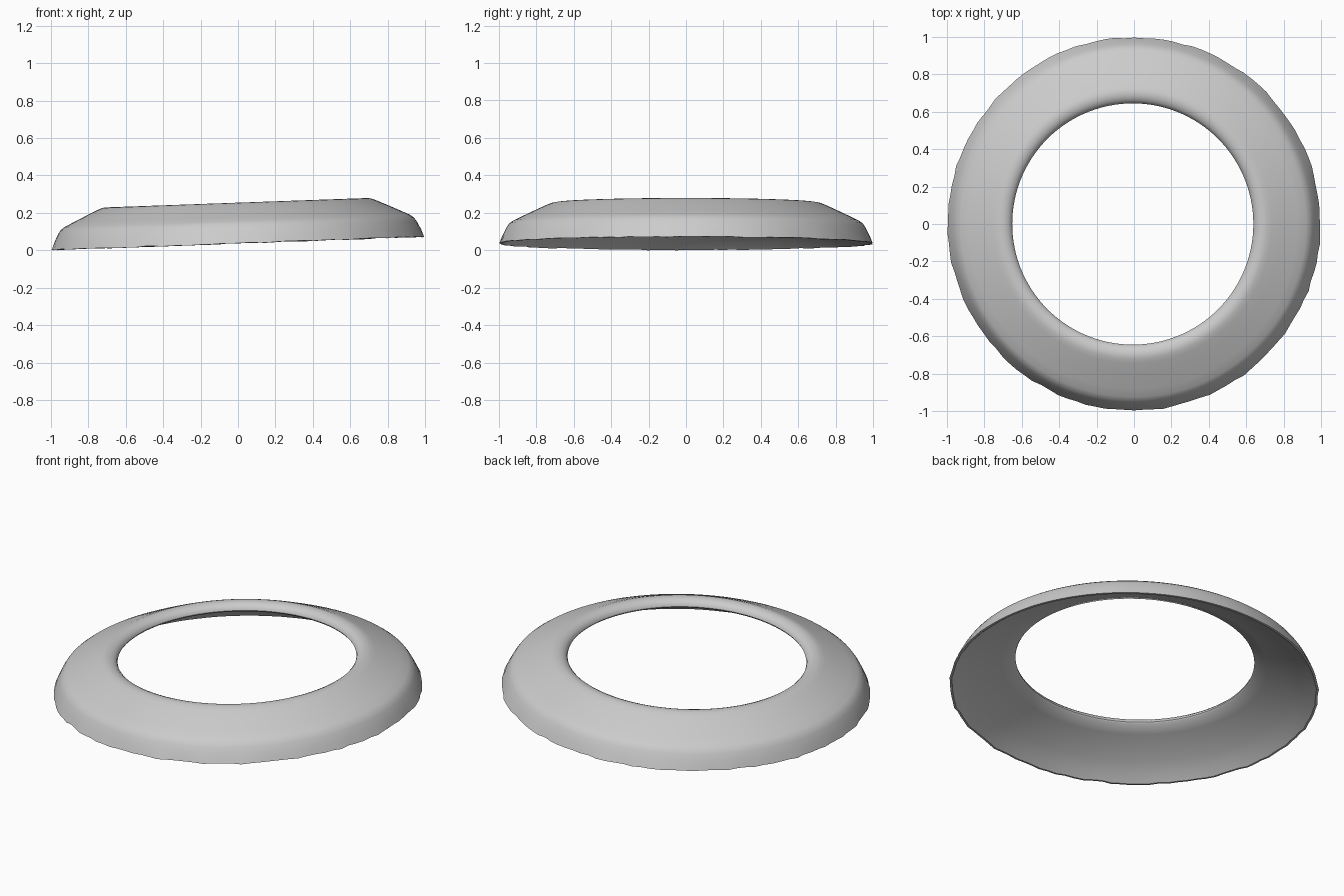
import bpy, bmesh, math, random
from mathutils import Matrix

if "Cube" in bpy.data.objects:
    bpy.data.objects.remove(bpy.data.objects["Cube"])

random.seed(4)
SEGMENTS = 120
TILT = math.radians(-2.05)

# Half cross-section (radius, height): lower rim, outer wall, sloped top, rolled lip
OUTER = [(0.997, 0.0), (0.98, 0.042), (0.96, 0.082), (0.945, 0.104), (0.925, 0.119),
         (0.88, 0.141), (0.80, 0.179), (0.745, 0.204), (0.72, 0.214), (0.70, 0.217),
         (0.68, 0.214), (0.662, 0.206), (0.649, 0.193), (0.645, 0.18)]
# Shallow hollow underside, running from the lip back to the rim
UNDERSIDE = [(0.65, 0.172), (0.72, 0.147), (0.80, 0.114), (0.88, 0.074),
             (0.94, 0.037), (0.985, -0.001)]
PROFILE = OUTER + UNDERSIDE

# Revolve the section into a closed ring with a slightly uneven lower rim
bm = bmesh.new()
rings = []
for i in range(SEGMENTS):
    a = 2 * math.pi * i / SEGMENTS
    wobble = random.uniform(-0.004, 0.004)
    ring = []
    for r, h in PROFILE:
        f = min(1.0, max(0.0, 1 - h / 0.04))
        rr = r + wobble * f
        ring.append(bm.verts.new((rr * math.cos(a), rr * math.sin(a), h - wobble * f * 0.6)))
    rings.append(ring)
n = len(PROFILE)
for i in range(SEGMENTS):
    a, b = rings[i], rings[(i + 1) % SEGMENTS]
    for j in range(n):
        k = (j + 1) % n
        bm.faces.new((a[j], b[j], b[k], a[k]))
bmesh.ops.recalc_face_normals(bm, faces=bm.faces)

# Lean the ring a little to one side and rest it on the ground
bm.transform(Matrix.Rotation(TILT, 4, 'Y'))
low = min(v.co.z for v in bm.verts)
bm.transform(Matrix.Translation((0, 0, -low)))

mesh = bpy.data.meshes.new("ring_cover")
bm.to_mesh(mesh)
bm.free()
ring_cover = bpy.data.objects.new("ring_cover", mesh)
bpy.context.collection.objects.link(ring_cover)

grey = bpy.data.materials.new("light grey")
grey.diffuse_color = (0.6, 0.6, 0.6, 1)
grey.use_nodes = True
grey.node_tree.nodes["Principled BSDF"].inputs["Base Color"].default_value = grey.diffuse_color
mesh.materials.append(grey)

bpy.context.view_layer.objects.active = ring_cover
ring_cover.select_set(True)
bpy.ops.object.shade_smooth_by_angle(angle=math.radians(40))
